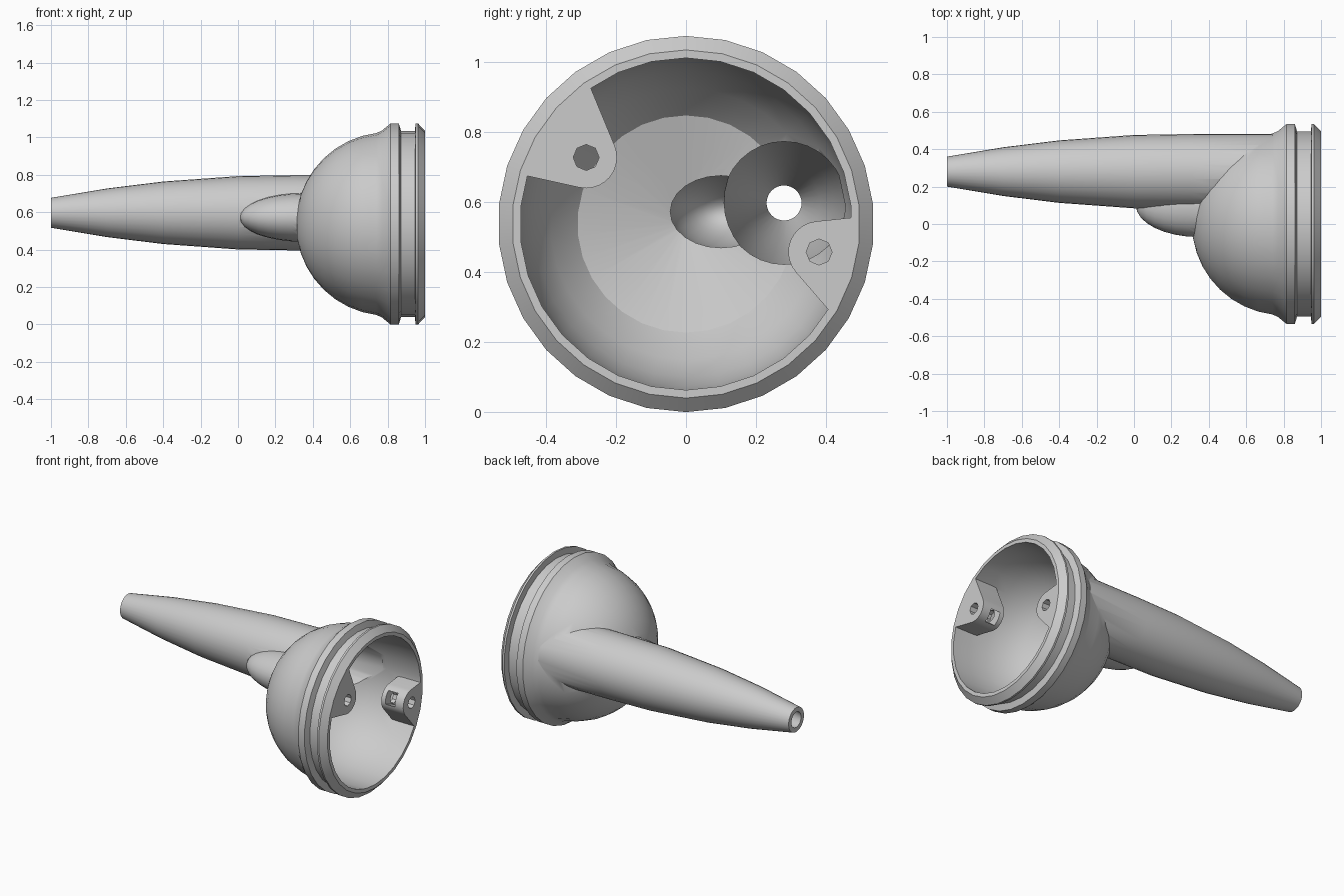
import bpy, bmesh, math
from mathutils import Vector, Matrix

cube = bpy.data.objects.get("Cube")
if cube:
    bpy.data.objects.remove(cube, do_unlink=True)

grey = bpy.data.materials.new("plain grey")
grey.use_nodes = True
colour = (0.6, 0.6, 0.6, 1)
grey.diffuse_color = colour
grey.node_tree.nodes["Principled BSDF"].inputs["Base Color"].default_value = colour

CZ = 0.537                     # height of the bowl axis
HANDLE = (0.28, 0.597)         # y, z of the handle axis


def finish(name, bm):
    bmesh.ops.recalc_face_normals(bm, faces=bm.faces)
    me = bpy.data.meshes.new(name)
    bm.to_mesh(me)
    bm.free()
    me.materials.append(grey)
    ob = bpy.data.objects.new(name, me)
    bpy.context.collection.objects.link(ob)
    return ob


def revolve(name, profile, cy, cz, segs, sy=1, sz=1):
    """Closed solid turned about an axis parallel to x; profile is (x, radius)."""
    bm = bmesh.new()
    rings = []
    for x, r in profile:
        if r == 0:
            rings.append([bm.verts.new((x, cy, cz))] * segs)
            continue
        angles = [2 * math.pi * i / segs for i in range(segs)]
        rings.append([bm.verts.new((x, cy + sy * r * math.sin(a), cz + sz * r * math.cos(a)))
                      for a in angles])
    for a, b in zip(rings, rings[1:]):
        for i in range(segs):
            j = (i + 1) % segs
            bm.faces.new(list(dict.fromkeys((a[i], a[j], b[j], b[i]))))
    for ring in (rings[0], rings[-1]):
        if ring[0] is not ring[1]:
            bm.faces.new(ring)
    return finish(name, bm)


def prism(name, outline, x0, x1):
    """Outline in y, z extruded along x."""
    bm = bmesh.new()
    face = bm.faces.new([bm.verts.new((x0, y, z)) for y, z in outline])
    new = bmesh.ops.extrude_face_region(bm, geom=[face])["geom"]
    bmesh.ops.translate(bm, vec=(x1 - x0, 0, 0),
                        verts=[v for v in new if isinstance(v, bmesh.types.BMVert)])
    return finish(name, bm)


def combine(target, tool, operation):
    mod = target.modifiers.new("join", "BOOLEAN")
    mod.operation, mod.object, mod.solver = operation, tool, "EXACT"
    bpy.context.view_layer.objects.active = target
    bpy.ops.object.modifier_apply(modifier=mod.name)
    bpy.data.objects.remove(tool, do_unlink=True)


def arc(cx, rx, r, steps, end):
    """Quarter-ellipse profile from the pole at the -x end."""
    return [(cx - rx * math.cos(end * i / steps), r * math.sin(end * i / steps))
            for i in range(steps + 1)]


# Outer skin: bowl with grooved rim, tapered handle, side blister
body = revolve("bowl_and_handle", arc(0.8, 0.49, 0.49, 9, math.radians(83)) + [
    (0.77, 0.5), (0.815, 0.537), (0.86, 0.537), (0.872, 0.497),
    (0.945, 0.497), (0.95, 0.537), (0.963, 0.537), (1, 0.497)], 0, CZ, 30)
taper = [(-1, 0.08), (-0.7, 0.13), (-0.4, 0.167), (0, 0.196), (0.3, 0.201), (0.74, 0.202)]
combine(body, revolve("handle_skin", taper, *HANDLE, 32), "UNION")
combine(body, revolve("blister_skin", arc(0.35, 0.34, 1, 8, math.pi / 2) + [(0.45, 1)],
                      0.1, 0.572, 24, 0.17, 0.13), "UNION")

# Hollow interior
cavity = revolve("cavity", [(0.37, 0), (0.46, 0.31), (0.55, 0.387), (0.65, 0.437),
                            (0.76, 0.463), (0.88, 0.474), (1.05, 0.474)], 0, CZ, 30)
bore = [(-1.05, 0.05), (-1, 0.05)] + [(x, r - 0.026) for x, r in taper[1:]]
combine(cavity, revolve("handle_bore", bore, *HANDLE, 32), "UNION")
combine(cavity, revolve("blister_pocket", arc(0.35, 0.3, 1, 8, math.pi / 2) + [(0.6, 1)],
                        0.1, 0.572, 24, 0.145, 0.103), "UNION")

# Two screw bosses on the wall, flush with the rim
bosses = [((-0.285, 0.727), 140), ((0.38, 0.457), -21.5)]
R, SPREAD, FRONT, BACK = 0.088, 27.5, 1, 0.84
for (y, z), heading in bosses:
    centre = Vector((y, z))

    def polar(degrees, length):
        a = math.radians(degrees)
        return Vector((math.cos(a), math.sin(a))) * length

    first, last = heading + 90 + SPREAD, heading + 270 - SPREAD
    outline = [centre + polar(first + (last - first) * i / 10, R) for i in range(11)]
    outline += [outline[-1] + polar(heading - SPREAD, 0.4), centre + polar(heading, 0.6),
                outline[0] + polar(heading + SPREAD, 0.4)]
    combine(cavity, prism("boss", outline, BACK, FRONT), "DIFFERENCE")

combine(body, cavity, "DIFFERENCE")

# Screw holes and square nut slots in the bosses
for (y, z), heading in bosses:
    combine(body, revolve("screw_hole", [(BACK - 0.02, 0.037), (1.05, 0.037)], y, z, 8),
            "DIFFERENCE")
    bm = bmesh.new()
    bmesh.ops.create_cube(bm, size=1, matrix=Matrix.Translation((0.905, y, z))
                          @ Matrix.Rotation(math.radians(heading), 4, "X")
                          @ Matrix.Translation((0, -0.035, 0))
                          @ Matrix.Diagonal((0.07, 0.15, 0.084, 1)))
    combine(body, finish("nut_slot", bm), "DIFFERENCE")

bpy.ops.object.select_all(action="DESELECT")
body.select_set(True)
bpy.context.view_layer.objects.active = body
bpy.ops.object.shade_smooth_by_angle(angle=math.radians(30))
